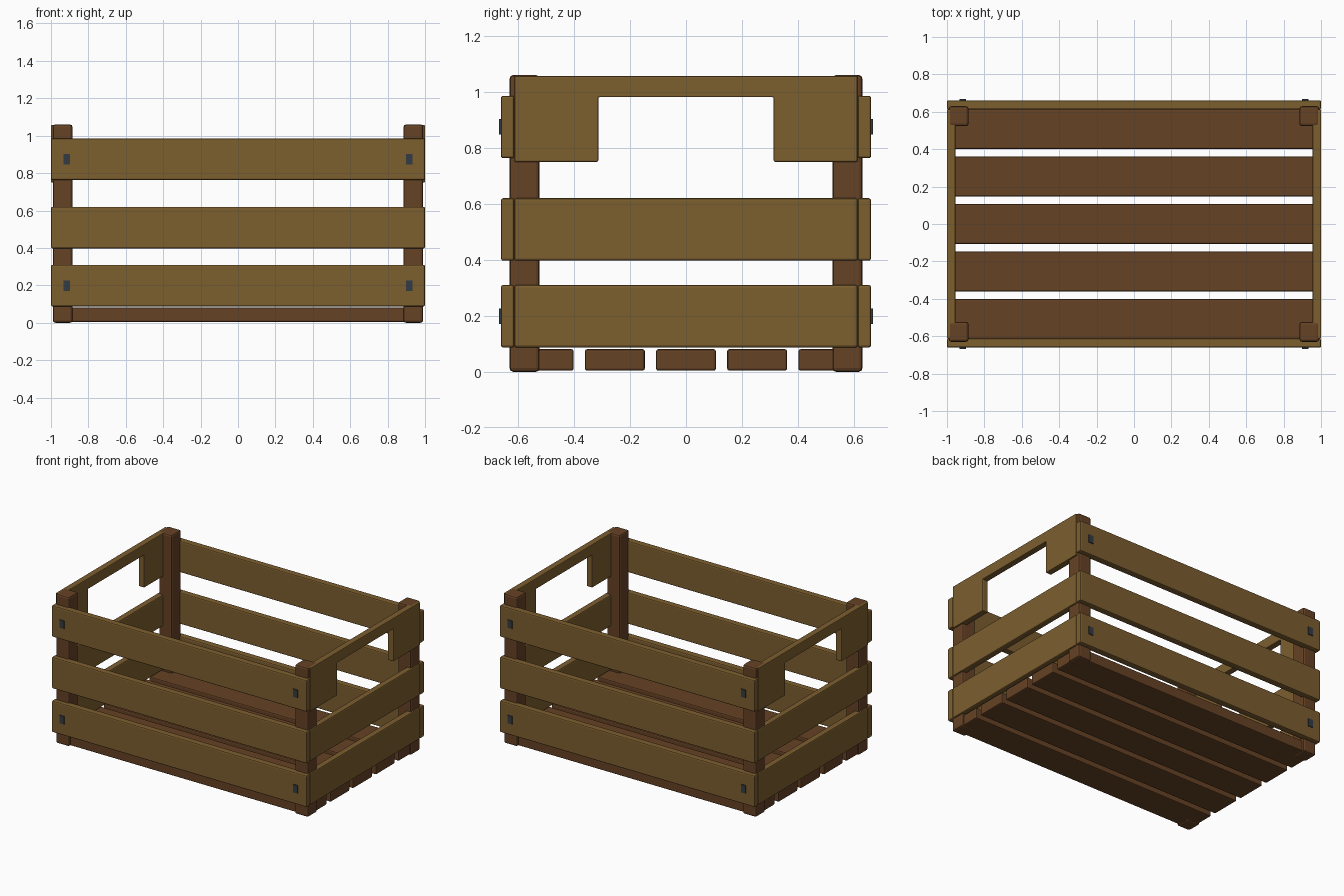
import bpy, bmesh

if "Cube" in bpy.data.objects:
    bpy.data.objects.remove(bpy.data.objects["Cube"])


def material(name, rgb):
    m = bpy.data.materials.new(name)
    m.diffuse_color = (*rgb, 1)
    m.use_nodes = True
    m.node_tree.nodes["Principled BSDF"].inputs["Base Color"].default_value = m.diffuse_color
    return m


light_wood = material("light wood", (0.202, 0.112, 0.028))
dark_wood = material("dark wood", (0.130, 0.054, 0.018))
dark_metal = material("dark metal", (0.034, 0.044, 0.056))


def finish(name, bm, mat, bevel):
    bmesh.ops.recalc_face_normals(bm, faces=bm.faces)
    me = bpy.data.meshes.new(name)
    bm.to_mesh(me)
    bm.free()
    me.materials.append(mat)
    ob = bpy.data.objects.new(name, me)
    bpy.context.collection.objects.link(ob)
    if bevel:
        mod = ob.modifiers.new("soft edges", 'BEVEL')
        mod.width = bevel
        mod.segments = 2
        mod.limit_method = 'ANGLE'
    return ob


def box(name, x, y, z, mat, bevel=0.008):
    bm = bmesh.new()
    bmesh.ops.create_cube(bm, size=1)
    for v in bm.verts:
        for i, (lo, hi) in enumerate((x, y, z)):
            v.co[i] = lo if v.co[i] < 0 else hi
    return finish(name, bm, mat, bevel)


def span(s, a, b):
    return tuple(sorted((s * a, s * b)))


SLATS = [(0.087, 0.310), (0.397, 0.620), (0.763, 0.986)]

for sy, face in ((-1, "front"), (1, "back")):
    # long slats
    for i, z in enumerate(SLATS):
        box(f"{face}_slat_{i + 1}", (-1, 1), span(sy, 0.613, 0.661), z, light_wood)
    for sx, side in ((-1, "left"), (1, "right")):
        # corner posts
        box(f"{face}_{side}_post", span(sx, 0.885, 0.99), span(sy, 0.523, 0.63),
            (0, 1.06), dark_wood, 0.013)
        # square nail heads
        for level, z in (("lower", 0.198), ("upper", 0.875)):
            box(f"{face}_{side}_{level}_nail", span(sx, 0.898, 0.934),
                span(sy, 0.655, 0.667), (z - 0.028, z + 0.028), dark_metal, 0)

for sx, side in ((-1, "left"), (1, "right")):
    # short side slats
    for i, z in enumerate(SLATS[:2]):
        box(f"{side}_slat_{i + 1}", span(sx, 0.955, 1), (-0.613, 0.613), z, light_wood)
    # handle board with cut-out grip
    profile = [(-0.613, 0.75), (-0.313, 0.75), (-0.313, 0.981), (0.313, 0.981),
               (0.313, 0.75), (0.613, 0.75), (0.613, 1.057), (-0.613, 1.057)]
    bm = bmesh.new()
    f = bm.faces.new([bm.verts.new((sx * 0.955, y, z)) for y, z in profile])
    ext = bmesh.ops.extrude_face_region(bm, geom=[f])
    for v in ext["geom"]:
        if isinstance(v, bmesh.types.BMVert):
            v.co.x = sx
    finish(f"{side}_handle_board", bm, light_wood, 0.005)

# floor slats
for i in range(5):
    y = (i - 2) * 0.254
    box(f"floor_slat_{i + 1}", (-0.98, 0.98), (y - 0.107, y + 0.107),
        (0.004, 0.081), dark_wood)
